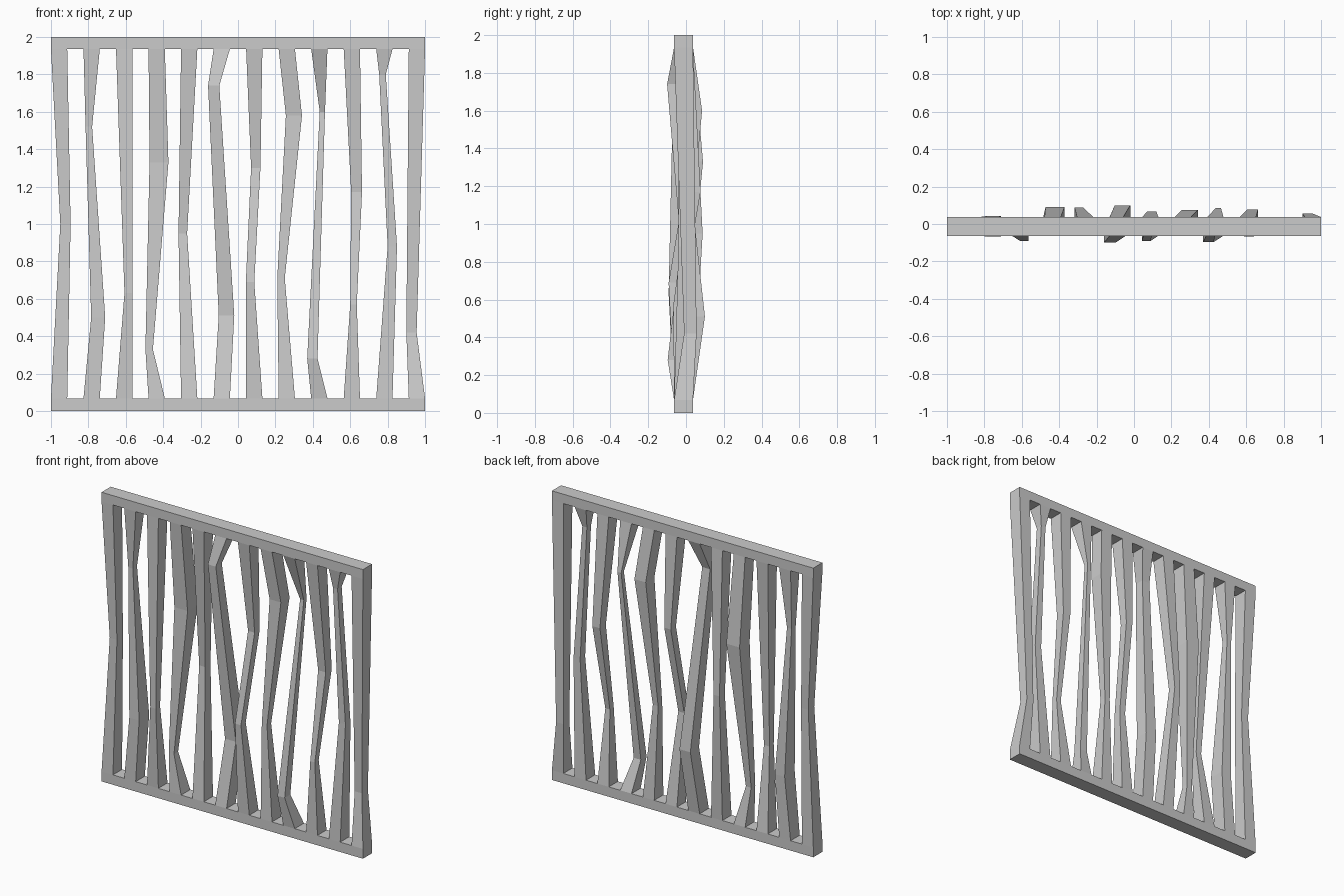
import bpy

Y0, Y1 = -0.063, 0.037      # rail depth
Z0, Z1 = 0.068, 1.935       # inner edges of the rails
W = 2 / 23                  # bar width = gap width


def loft(name, rings):
    """Box-section bar through rings of (z, x0, x1, y0, y1)."""
    verts, faces = [], []
    for z, x0, x1, y0, y1 in rings:
        verts += [(x0, y0, z), (x1, y0, z), (x1, y1, z), (x0, y1, z)]
    for r in range(len(rings) - 1):
        for k in range(4):
            a, b = r * 4 + k, r * 4 + (k + 1) % 4
            faces.append((a, b, b + 4, a + 4))
    n = len(verts)
    faces += [(3, 2, 1, 0), (n - 4, n - 3, n - 2, n - 1)]
    me = bpy.data.meshes.new(name)
    me.from_pydata(verts, [], faces)
    ob = bpy.data.objects.new(name, me)
    bpy.context.collection.objects.link(ob)


# Top and bottom rails
loft("bottom_rail", [(0, -1, 1, Y0, Y1), (Z0, -1, 1, Y0, Y1)])
loft("top_rail", [(Z1, -1, 1, Y0, Y1), (2, -1, 1, Y0, Y1)])

# Bends of each upright, left to right: (z, x0, x1, y0, y1)
bends = [
    [(1.0, -.95, -.895, -.045, .02)],
    [(.50, -.785, -.71, -.067, .043), (1.52, -.815, -.78, -.035, .01)],
    [(.63, -.607, -.565, -.092, -.045)],
    [(.33, -.495, -.455, -.05, -.005), (1.33, -.473, -.372, -.02, .09)],
    [(.95, -.318, -.272, .03, .088)],
    [(.51, -.103, -.02, .005, .10), (1.74, -.16, -.10, -.10, -.035)],
    [(.69, .042, .087, -.092, -.04), (1.30, .07, .12, .01, .066)],
    [(.71, .21, .25, -.04, .005), (1.58, .256, .342, -.02, .075)],
    [(.28, .37, .425, -.097, -.035), (1.60, .437, .465, .055, .085)],
    [(.57, .60, .635, -.067, -.025), (1.17, .605, .663, .012, .077)],
    [(.88, .80, .85, -.04, .015), (1.80, .755, .79, -.04, .005)],
    [(.42, .90, .955, -.01, .056)],
]

# Bent uprights
for i, mid in enumerate(bends):
    x = -1 + 2 * W * i
    end = (x, x + W, Y0, Y1)
    loft(f"upright_{i + 1}", [(Z0, *end), *mid, (Z1, *end)])
